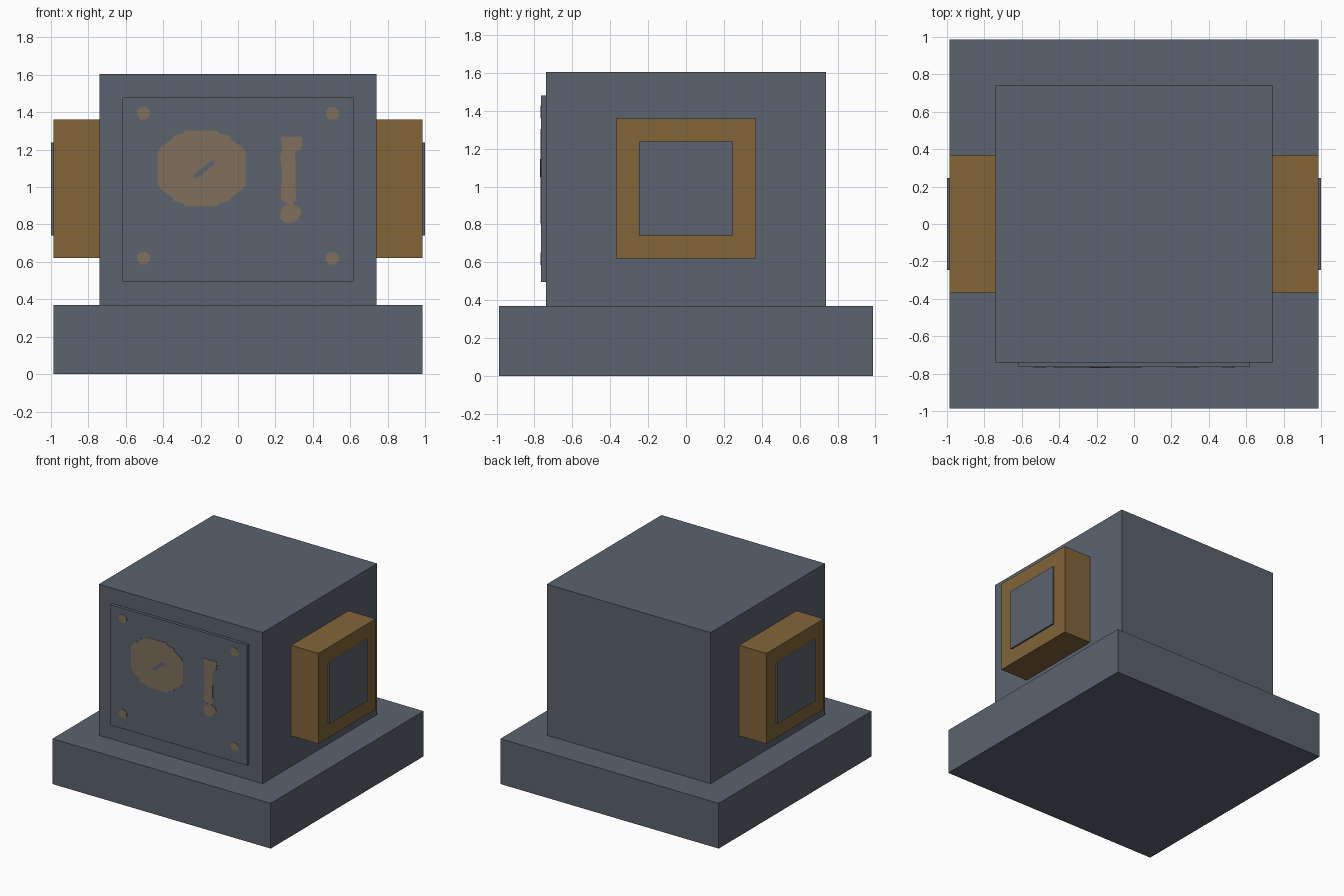
import bpy, bmesh, math

if "Cube" in bpy.data.objects:
    bpy.data.objects.remove(bpy.data.objects["Cube"])


def material(name, rgb):
    m = bpy.data.materials.new(name)
    m.diffuse_color = (*rgb, 1)
    m.use_nodes = True
    m.node_tree.nodes["Principled BSDF"].inputs["Base Color"].default_value = m.diffuse_color
    return m


steel = material("slate steel", (0.105, 0.125, 0.156))
bronze = material("bronze", (0.223, 0.130, 0.041))
paint = material("faded tan paint", (0.216, 0.162, 0.107))


def finish(name, bm, mat):
    bmesh.ops.recalc_face_normals(bm, faces=bm.faces)
    mesh = bpy.data.meshes.new(name)
    bm.to_mesh(mesh)
    bm.free()
    mesh.materials.append(mat)
    ob = bpy.data.objects.new(name, mesh)
    bpy.context.collection.objects.link(ob)
    return ob


def box(name, lo, hi, mat):
    bm = bmesh.new()
    bmesh.ops.create_cube(bm, size=1)
    for v in bm.verts:
        v.co = [(a + b) / 2 + c * (b - a) for a, b, c in zip(lo, hi, v.co)]
    return finish(name, bm, mat)


PLATE_Y = -0.765


def decal(name, outline, mat, depth=0.003):
    """Thin painted shape on the front plate, from an x-z outline."""
    bm = bmesh.new()
    face = bm.faces.new([bm.verts.new((x, PLATE_Y - depth, z)) for x, z in outline])
    ext = bmesh.ops.extrude_face_region(bm, geom=[face])["geom"]
    for v in ext:
        if isinstance(v, bmesh.types.BMVert):
            v.co.y = PLATE_Y
    return finish(name, bm, mat)


def oval(cx, cz, rx, rz, n):
    return [(cx + rx * math.cos(math.tau * (i + 0.5) / n),
             cz + rz * math.sin(math.tau * (i + 0.5) / n)) for i in range(n)]


# Base, body and front plate
box("base", (-0.987, -0.987, 0), (0.987, 0.987, 0.37), steel)
box("body", (-0.74, -0.74, 0.37), (0.74, 0.74, 1.605), steel)
box("front_plate", (-0.617, PLATE_Y, 0.495), (0.617, -0.74, 1.48), steel)

# Side blocks with their raised panels
for side, s in (("left", -1), ("right", 1)):
    def span(a, b):
        return sorted((s * a, s * b))
    x0, x1 = span(0.74, 0.987)
    box(side + "_block", (x0, -0.37, 0.62), (x1, 0.37, 1.36), bronze)
    x0, x1 = span(0.987, 1.0)
    box(side + "_panel", (x0, -0.247, 0.742), (x1, 0.247, 1.237), steel)

# Rivets in the plate corners
for x in (-0.505, 0.505):
    for z in (0.62, 1.395):
        decal("rivet", oval(x, z, 0.038, 0.036, 8), paint)

# Round dial with ragged, stepped edge: quarter outline mirrored twice
quarter = [(0.235, 0.09), (0.215, 0.115), (0.195, 0.13), (0.155, 0.155),
           (0.15, 0.175), (0.1, 0.185), (0.085, 0.203)]
half = quarter + [(-x, z) for x, z in reversed(quarter)]
dial = half + [(-x, -z) for x, z in half]
decal("dial", [(x - 0.195, z + 1.1) for x, z in dial], paint)

# Worn slash across the dial
decal("dial_slash", [(-0.235, 1.05), (-0.205, 1.055), (-0.16, 1.095), (-0.125, 1.12),
                     (-0.125, 1.145), (-0.155, 1.135), (-0.2, 1.095), (-0.235, 1.07)],
      steel, 0.005)

# Upright bar mark with a blot below it
decal("bar_mark", [(0.25, 0.915), (0.29, 0.905), (0.31, 0.93), (0.305, 1.19), (0.335, 1.2),
                   (0.345, 1.23), (0.34, 1.27), (0.23, 1.27), (0.235, 1.2), (0.225, 1.16),
                   (0.235, 1.08), (0.228, 0.94)], paint)
decal("blot_mark", [(0.255, 0.905), (0.23, 0.88), (0.225, 0.835), (0.25, 0.81), (0.28, 0.805),
                    (0.315, 0.825), (0.34, 0.86), (0.335, 0.885), (0.295, 0.91)], paint)
